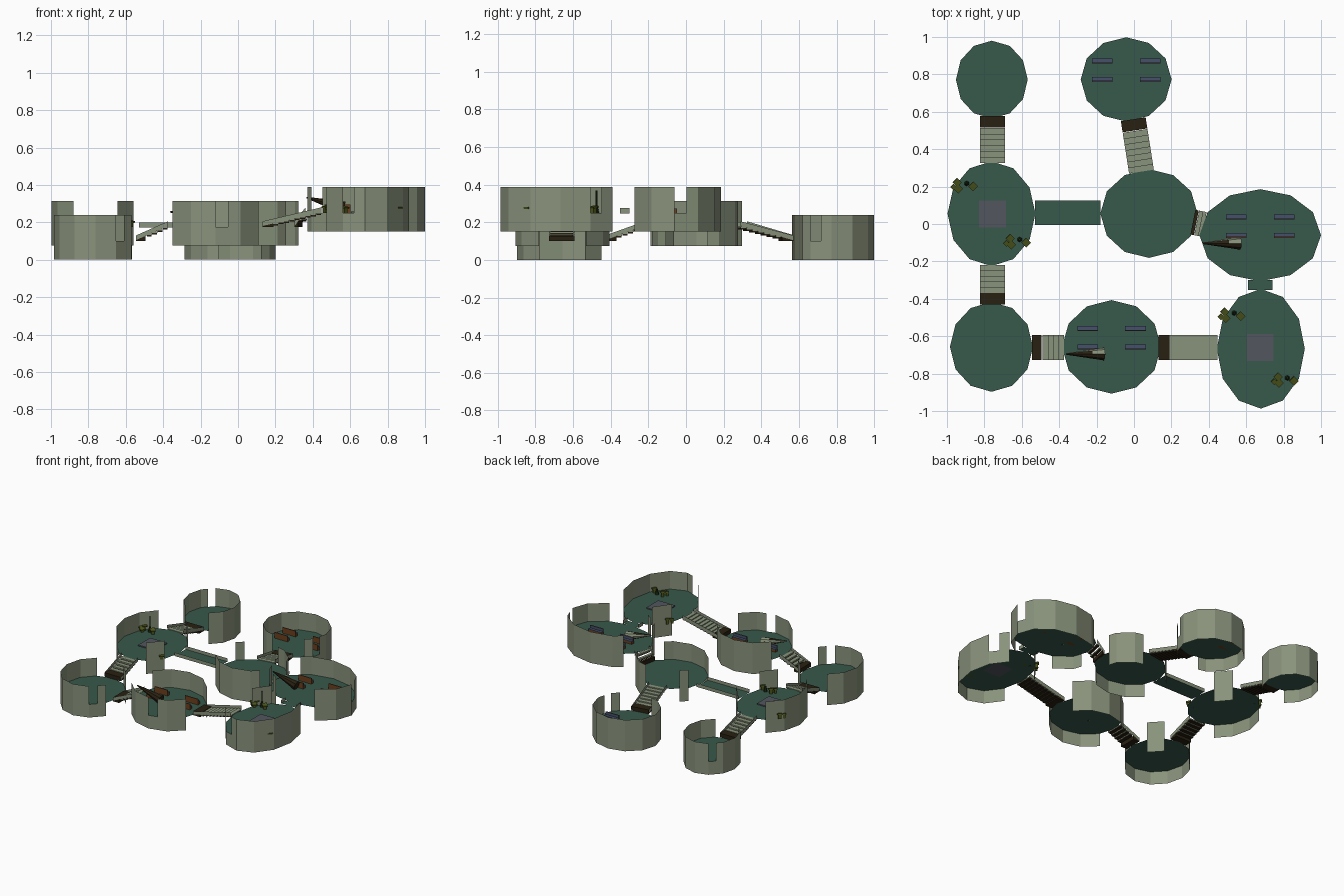
import bpy, bmesh, math
from mathutils import Vector, Matrix

if "Cube" in bpy.data.objects:
    bpy.data.objects.remove(bpy.data.objects["Cube"])


def mat(name, rgb):
    m = bpy.data.materials.new(name)
    m.diffuse_color = (*rgb, 1)
    m.use_nodes = True
    m.node_tree.nodes["Principled BSDF"].inputs["Base Color"].default_value = m.diffuse_color
    return m


STONE = mat("pale green stone", (0.25, 0.29, 0.20))
FLOOR = mat("teal floor", (0.038, 0.098, 0.07))
DARK = mat("dark brown", (0.022, 0.015, 0.006))
BROWN = mat("bench wood", (0.15, 0.05, 0.012))
BLUE = mat("blue grey seat", (0.06, 0.08, 0.14))
RUG = mat("purple grey slab", (0.085, 0.092, 0.11))
LEAF = mat("olive leaf", (0.075, 0.095, 0.012))
STEM = mat("dark green stem", (0.015, 0.03, 0.008))


def finish(bm, name, *mats):
    me = bpy.data.meshes.new(name)
    bm.to_mesh(me)
    bm.free()
    for m in mats:
        me.materials.append(m)
    ob = bpy.data.objects.new(name, me)
    bpy.context.collection.objects.link(ob)
    return ob


def quad(bm, *pts, mi=0):
    f = bm.faces.new([bm.verts.new(p) for p in pts])
    f.material_index = mi


def box(bm, c, size, rot=None, mi=0):
    M = Matrix.Translation(c) @ (rot or Matrix()) @ Matrix.Diagonal((*size, 1))
    vs = bmesh.ops.create_cube(bm, size=1, matrix=M)["verts"]
    for f in {f for v in vs for f in v.link_faces}:
        f.material_index = mi


FH, WH = 0.1, 0.238   # floor and wall top above the room's base

# name: centre x, y, radius x, y, base z, door directions, broken panel starts
ROOMS = {
    "north_west_room": (-.76, .772, .192, .208, 0, [-90], [120]),
    "north_room": (-.042, .773, .243, .225, 0, [-80.3], [-30]),
    "west_room": (-.762, .055, .235, .28, .075, [90, -90, 0], []),
    "middle_room": (.08, .056, .26, .237, .075, [180, 99.7, -11.1], []),
    "east_room": (.675, -.06, .325, .246, .15, [168.9, -90], [0, 210]),
    "south_east_room": (.678, -.667, .235, .32, .15, [90, 180], [30, -120]),
    "south_room": (-.12, -.657, .265, .25, .075, [180, 0], [-90]),
    "south_west_room": (-.762, -.657, .222, .24, 0, [90, 0], [-60]),
}


def room(name, cx, cy, rx, ry, z, doors, broken):
    ring = [Vector((cx + rx * math.cos(math.radians(a)), cy + ry * math.sin(math.radians(a)), 0))
            for a in range(0, 360, 30)]
    # twelve-sided floor
    bm = bmesh.new()
    bm.faces.new([bm.verts.new((p.x, p.y, z + FH)) for p in ring])
    finish(bm, name + "_floor", FLOOR)
    # thin wall of half panels, open at doors
    bm = bmesh.new()
    for k in range(24):
        a = k * 15
        if any(abs((a + 7.5 - d + 180) % 360 - 180) < 30 for d in doors):
            continue
        p, q = ring[k // 2], ring[(k // 2 + 1) % 12]
        m = (p + q) / 2
        u, v = (m, q) if k % 2 else (p, m)
        hi = FH if any((b - a) % 360 == 0 for b in broken) else WH
        lo, up = Vector((0, 0, z)), Vector((0, 0, z + hi))
        quad(bm, u + lo, v + lo, v + up, u + up)
    bmesh.ops.remove_doubles(bm, verts=bm.verts, dist=1e-5)
    finish(bm, name + "_wall", STONE)


for n, spec in ROOMS.items():
    room(n, *spec)


def curbs(bm, p, q, side, lo, hi):
    for s in (-1, 1):
        o = side * s
        quad(bm, p + o + Vector((0, 0, lo)), q + o + Vector((0, 0, lo)),
             q + o + Vector((0, 0, hi)), p + o + Vector((0, 0, hi)))


# flat bridges with low curbs
def bridge(name, p, q):
    p, q = Vector(p), Vector(q)
    d = (q - p).normalized()
    side = Vector((-d.y, d.x, 0)) * 0.065
    bm = bmesh.new()
    quad(bm, p - side, q - side, q + side, p + side)
    finish(bm, name + "_deck", FLOOR)
    bm = bmesh.new()
    curbs(bm, p, q, side, -.002, .025)
    finish(bm, name + "_curbs", STONE)


bridge("west_bridge", (-.53, .06, .175), (-.178, .06, .175))
bridge("east_bridge", (.675, -.30, .25), (.675, -.352, .25))


# stairs: pale treads, sloped curbs, dark foot at the low end
def stairs(name, p, q):
    p, q = Vector(p), Vector(q)
    run = Vector((q.x - p.x, q.y - p.y, 0))
    L, d = run.length, run.normalized()
    rot = Matrix.Rotation(math.atan2(d.y, d.x), 4, 'Z')
    side = Vector((-d.y, d.x, 0)) * 0.068
    n = max(3, round(L / 0.03))
    foot = min(.06, L * .3)
    bm = bmesh.new()
    for i in range(n):
        c = p.lerp(q, (i + .5) / n)
        if (i + .5) / n * L > foot:
            box(bm, c + Vector((0, 0, .004)), (L / n, .134, .008), rot)
            box(bm, c + Vector((0, 0, -.004)), (L / n * .9, .12, .008), rot, 1)
    curbs(bm, p, q, side, .005, .03)
    box(bm, p + d * foot / 2 + Vector((0, 0, .015)), (foot, .134, .03), rot, 1)
    finish(bm, name, STONE, DARK)


stairs("north_west_stairs", (-.757, .577, .1), (-.757, .325, .175))
stairs("south_west_stairs", (-.757, -.43, .1), (-.757, -.22, .175))
stairs("south_stairs", (-.545, -.66, .1), (-.375, -.66, .175))
stairs("south_east_stairs", (.13, -.66, .175), (.446, -.66, .25))
stairs("north_stairs", (-.004, .56, .1), (.04, .28, .175))
stairs("east_stairs", (.315, .01, .175), (.375, -.002, .25))


# benches: wooden back and base, blue seat facing +y
def benches(name, cx, cy, z):
    bm = bmesh.new()
    for x in (-.128, .128):
        for y in (0, .098):
            c = Vector((cx + x, cy + y, z))
            box(bm, c + Vector((0, 0, .009)), (.11, .022, .018))
            box(bm, c + Vector((0, .001, .0205)), (.11, .024, .005), mi=1)
            box(bm, c + Vector((0, -.012, .022)), (.11, .004, .044))
            box(bm, c + Vector((0, -.0085, .034)), (.11, .003, .02), mi=1)
    finish(bm, name, BROWN, BLUE)


benches("north_benches", -.042, .773, .1)
benches("east_benches", .675, -.06, .25)
benches("south_benches", -.12, -.657, .175)


# leaning tapered fragment: dark shell with a pale end
def fragment(name, x, y, z):
    bm = bmesh.new()
    axis = Vector((-.2, 0, .055))
    M = (Matrix.Translation((x, y, z)) @ axis.to_track_quat('Z', 'Y').to_matrix().to_4x4())
    bmesh.ops.create_cone(bm, segments=8, cap_ends=True, radius1=.034, radius2=.004,
                          depth=axis.length,
                          matrix=M)
    bmesh.ops.bisect_plane(bm, geom=bm.verts[:] + bm.edges[:] + bm.faces[:],
                           plane_co=(x + .04, y, z), plane_no=(1, 0, 0))
    for f in bm.faces:
        c = f.calc_center_median()
        f.material_index = 0 if (c.x > x + .04 and c.y > y) or f.normal.y > .5 else 1
    finish(bm, name, STONE, DARK)


fragment("east_fragment", .467, -.103, .305)
fragment("south_fragment", -.262, -.695, .23)


# plants: diamond bushes, a stem bulb and an optional tall spike
def plants(name, x, y, z, tall):
    bm = bmesh.new()
    turn = Matrix.Rotation(math.radians(45), 4, 'Z')
    for dx, dy, s, h in ((-.035, .018, .034, .035), (-.03, -.015, .036, .022), (.05, -.004, .036, .03),
                         (-.055, -.008, .025, .03)):
        c = Vector((x + dx, y + dy, z))
        box(bm, c + Vector((0, 0, h)), (s, s, .01), turn @ Matrix.Rotation(.25, 4, 'X'))
        box(bm, c + Vector((0, 0, h * .5)), (s * .6, s * .6, h), turn)
    bmesh.ops.create_cone(bm, segments=6, cap_ends=True, radius1=.014, radius2=.006, depth=.04,
                          matrix=Matrix.Translation((x + .015, y + .012, z + .02)))
    n0 = len(bm.faces) - 8
    bm.faces.ensure_lookup_table()
    for f in bm.faces[n0:]:
        f.material_index = 1
    if tall:
        box(bm, Vector((x + .015, y + .012, z + .065)), (.007, .007, .11), turn, 1)
    finish(bm, name, LEAF, STEM)


plants("west_plants_back", -.91, .205, .175, True)
plants("west_plants_front", -.627, -.095, .175, False)
plants("east_plants_back", .52, -.488, .25, True)
plants("east_plants_front", .805, -.835, .25, False)

# square floor slabs
for name, x, y, z in (("west_slab", -.757, .053, .175), ("east_slab", .675, -.66, .25)):
    bm = bmesh.new()
    box(bm, Vector((x, y, z + .004)), (.143, .143, .008))
    finish(bm, name, RUG)
